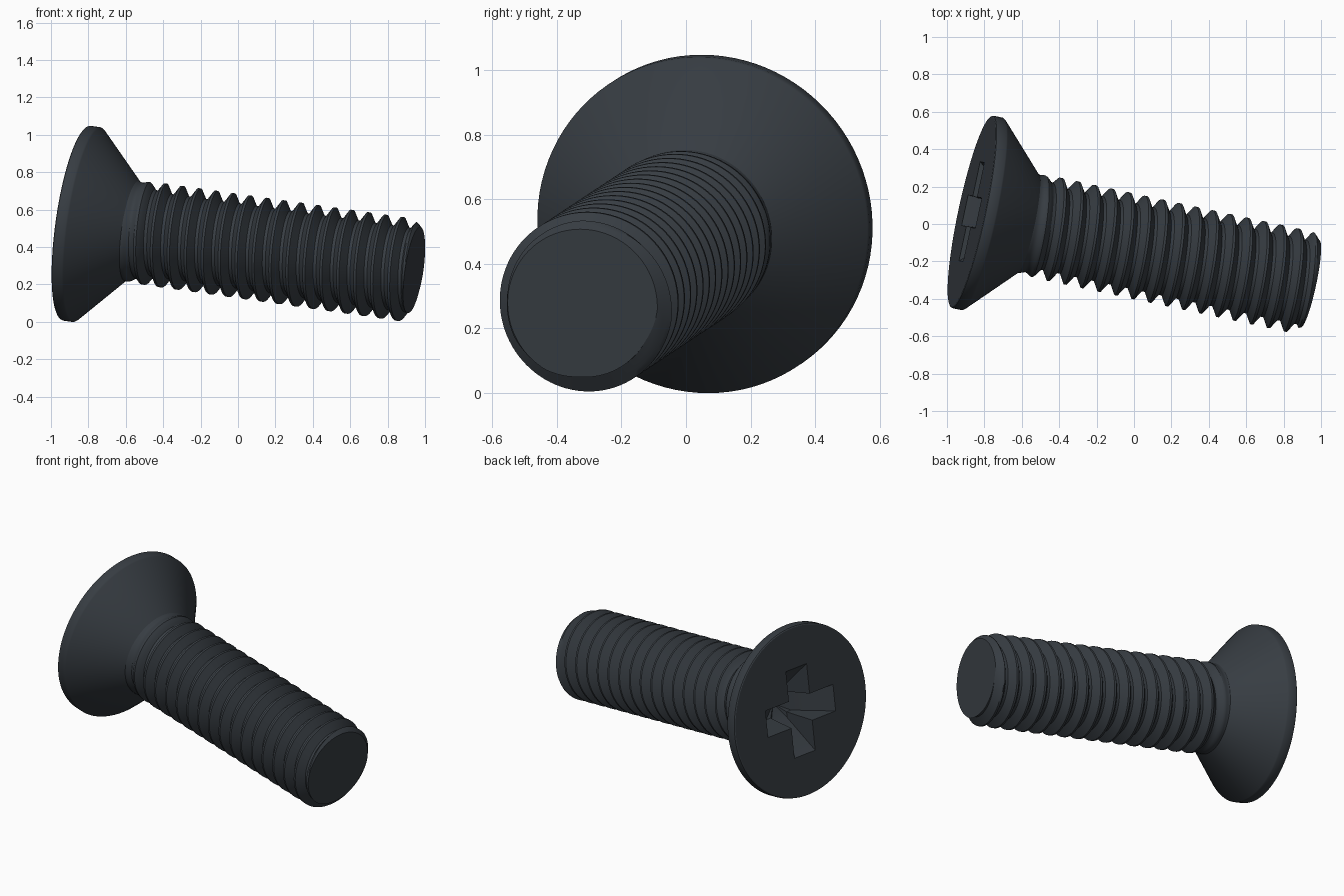
import bpy, bmesh, math
from mathutils import Vector, Matrix

if "Cube" in bpy.data.objects:
    bpy.data.objects.remove(bpy.data.objects["Cube"])

SIDES = 96
LENGTH = 1.868                     # head face to tip
HEAD_R, CREST_R, ROOT_R, TIP_R = 0.526, 0.277, 0.226, 0.237
NECK = 0.31                        # where the cone meets the shank
PITCH, PHASE = 0.0935, 1.744       # right-handed thread

# Local z runs along the screw axis, local y points up
axis = Vector((0.9687, -0.207, -0.137)).normalized()
up = (Vector((0, 0, 1)) - axis * axis.z).normalized()
side = up.cross(axis)
PLACE = Matrix.Translation((-0.868, 0.066, 0.528)) @ Matrix((side, up, axis)).transposed().to_4x4()

steel = bpy.data.materials.new("dark_steel")
steel.use_nodes = True
colour = (0.038, 0.046, 0.055, 1)
steel.diffuse_color = colour
bsdf = steel.node_tree.nodes["Principled BSDF"]
bsdf.inputs["Base Color"].default_value = colour
bsdf.inputs["Roughness"].default_value = 0.5


def finish(name, bm):
    bmesh.ops.remove_doubles(bm, verts=bm.verts, dist=1e-5)
    bmesh.ops.recalc_face_normals(bm, faces=bm.faces)
    mesh = bpy.data.meshes.new(name)
    bm.to_mesh(mesh)
    bm.free()
    mesh.materials.append(steel)
    obj = bpy.data.objects.new(name, mesh)
    bpy.context.collection.objects.link(obj)
    obj.matrix_world = PLACE
    return obj


def skin(bm, rows):
    """Join rows of points with quads."""
    grid = [[bm.verts.new(p) for p in row] for row in rows]
    for a, b in zip(grid, grid[1:]):
        for i in range(len(a) - 1):
            bm.faces.new((a[i], a[i + 1], b[i + 1], b[i]))


def polar(r, a, t):
    return (r * math.cos(a), r * math.sin(a), t)


def smooth(obj):
    bpy.ops.object.select_all(action='DESELECT')
    obj.select_set(True)
    bpy.context.view_layer.objects.active = obj
    bpy.ops.object.shade_smooth_by_angle(angle=math.radians(32))


angles = [2 * math.pi * i / SIDES for i in range(SIDES + 1)]

# Countersunk head
profile = [(0, 0), (HEAD_R - 0.008, 0), (HEAD_R - 0.002, 0.004), (HEAD_R, 0.012),
           (HEAD_R, 0.058), (HEAD_R - 0.005, 0.066), (0.27, NECK), (0, NECK)]
bm = bmesh.new()
skin(bm, [[polar(r, a, t) for a in angles] for r, t in profile])
head = finish("countersunk_head", bm)

# Cross recess, cut with a tapered cross


def cross(arm, half, t):
    quarter = [Vector((half, half)), Vector((half, arm)), Vector((-half, arm))]
    points = []
    for k in range(4):
        turn = Matrix.Rotation(k * math.pi / 2, 2)
        points += [(*(turn @ p), t) for p in quarter]
    return points + points[:1]


bm = bmesh.new()
rings = [cross(0.288, 0.085, -0.02), cross(0.1, 0.064, 0.2)]
skin(bm, rings)
bmesh.ops.remove_doubles(bm, verts=bm.verts, dist=1e-5)
bm.faces.new([v for v in bm.verts if v.co.z < 0])
floor = [v for v in bm.verts if v.co.z > 0]
tip = bm.verts.new((0, 0, 0.24))
for a, b in zip(floor, floor[1:] + floor[:1]):
    bm.faces.new((a, b, tip))
cutter = finish("recess_cutter", bm)
cutter.hide_render = True

cut = head.modifiers.new("cross_recess", 'BOOLEAN')
cut.operation = 'DIFFERENCE'
cut.solver = 'EXACT'
cut.object = cutter
bpy.context.view_layer.objects.active = head
bpy.context.view_layer.update()
bpy.ops.object.modifier_apply(modifier=cut.name)
bpy.data.objects.remove(cutter)
smooth(head)

# Threaded shank: rows follow the helix and are clamped to both ends


def thread_radius(t, a):
    p = ((t - PHASE) / PITCH - a / (2 * math.pi)) % 1
    depth = min(max((min(p, 1 - p) - 0.07) / 0.34, 0), 1)
    fade = min(max((t - NECK) / 0.13, 0), 1)
    crest = 0.27 + (CREST_R - 0.27) * fade
    r = crest - (CREST_R - ROOT_R) * depth * fade
    return min(r, TIP_R + 1.0 * (LENGTH - t))


steps = (0, 0.07, 0.18, 0.3, 0.41, 0.5, 0.59, 0.7, 0.82, 0.93)
rows = []
for turn in range(-17, 3):
    for s in steps:
        row = []
        for a in angles:
            t = PHASE + PITCH * (turn + s + a / (2 * math.pi))
            t = min(max(t, NECK), LENGTH)
            row.append(polar(thread_radius(t, a), a, t))
        rows.append(row)
rows.append([(0, 0, LENGTH)] * len(angles))   # flat tip
bm = bmesh.new()
skin(bm, rows)
shank = finish("threaded_shank", bm)
smooth(shank)
